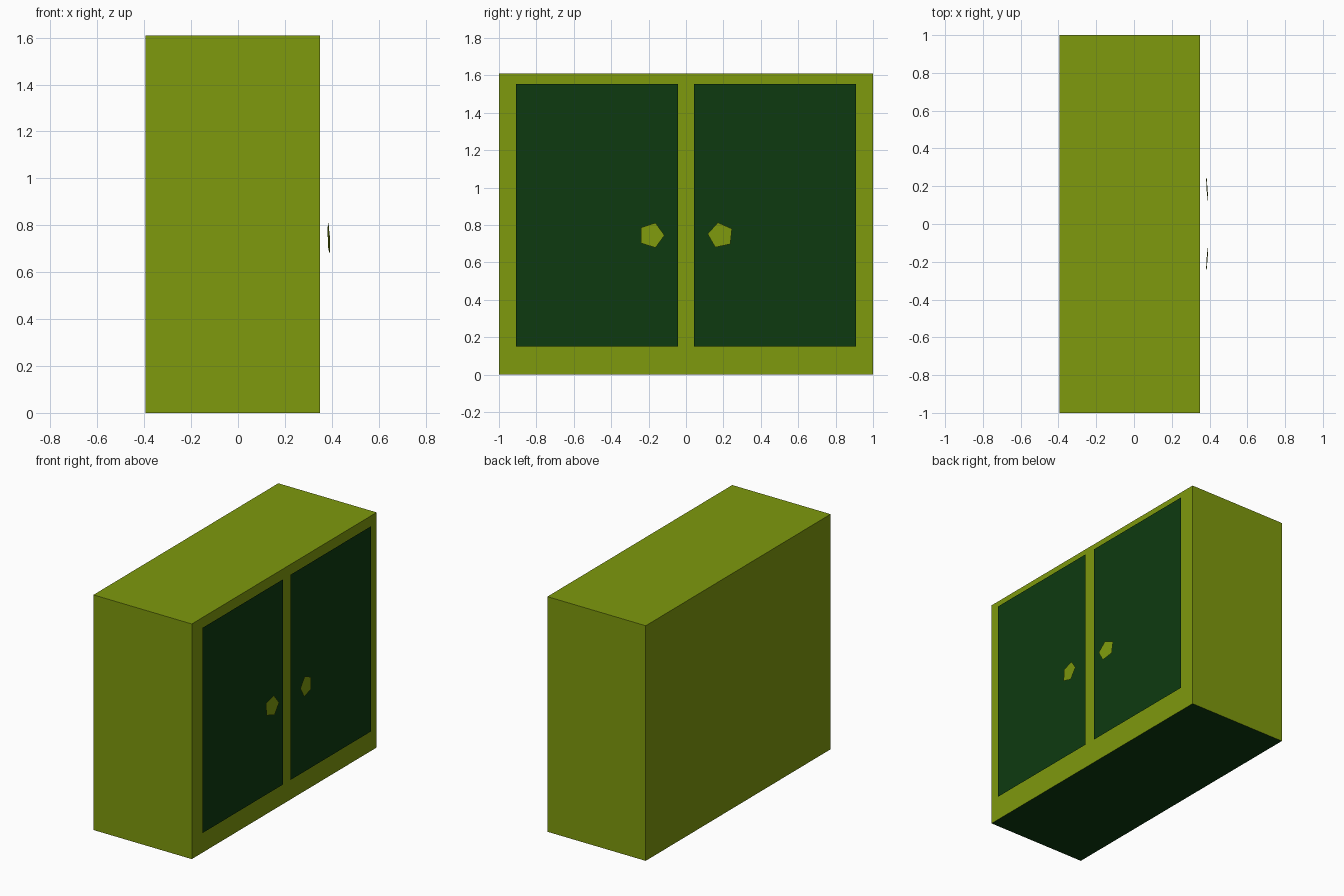
import bpy, bmesh, math
from mathutils import Vector

if "Cube" in bpy.data.objects:
    bpy.data.objects.remove(bpy.data.objects["Cube"])


def material(name, rgb):
    m = bpy.data.materials.new(name)
    m.diffuse_color = (*rgb, 1.0)
    m.use_nodes = True
    m.node_tree.nodes["Principled BSDF"].inputs["Base Color"].default_value = m.diffuse_color
    return m


OLIVE = material("olive green", (0.209, 0.319, 0.004))
DARK = material("dark green", (0.004, 0.042, 0.005))


def finish(name, bm, *mats):
    me = bpy.data.meshes.new(name)
    bm.to_mesh(me)
    bm.free()
    for m in mats:
        me.materials.append(m)
    ob = bpy.data.objects.new(name, me)
    bpy.context.collection.objects.link(ob)
    return ob


def panel(name, points, mat):
    """Flat sheet facing +x."""
    bm = bmesh.new()
    face = bm.faces.new([bm.verts.new(p) for p in points])
    face.normal_update()
    if face.normal.x < 0:
        face.normal_flip()
    return finish(name, bm, mat)


# Cabinet body, with a dark underside
bm = bmesh.new()
bmesh.ops.create_cube(bm, size=1)
for v in bm.verts:
    v.co = Vector((-0.0225 + v.co.x * 0.745, v.co.y * 2, (v.co.z + 0.5) * 1.61))
bm.normal_update()
for f in bm.faces:
    f.material_index = 1 if f.normal.z < -0.5 else 0
finish("cabinet_body", bm, OLIVE, DARK)

# Doors and five-sided knobs, one pair per side
for side, label, turn in ((-1, "left", 0), (1, "right", 174)):
    panel(label + "_door",
          [(0.37, side * y, z) for y, z in
           ((0.042, 0.15), (0.91, 0.15), (0.91, 1.555), (0.042, 1.555))], DARK)
    pts = []
    for i in range(5):
        a = math.radians(turn + 72 * i)
        dy, dz = 0.07 * math.cos(a), 0.07 * math.sin(a)
        # knobs lean slightly towards the middle
        pts.append((0.387 - side * 0.07 * dy - 0.04 * dz, side * 0.185 + dy, 0.745 + dz))
    panel(label + "_knob", pts, OLIVE)
